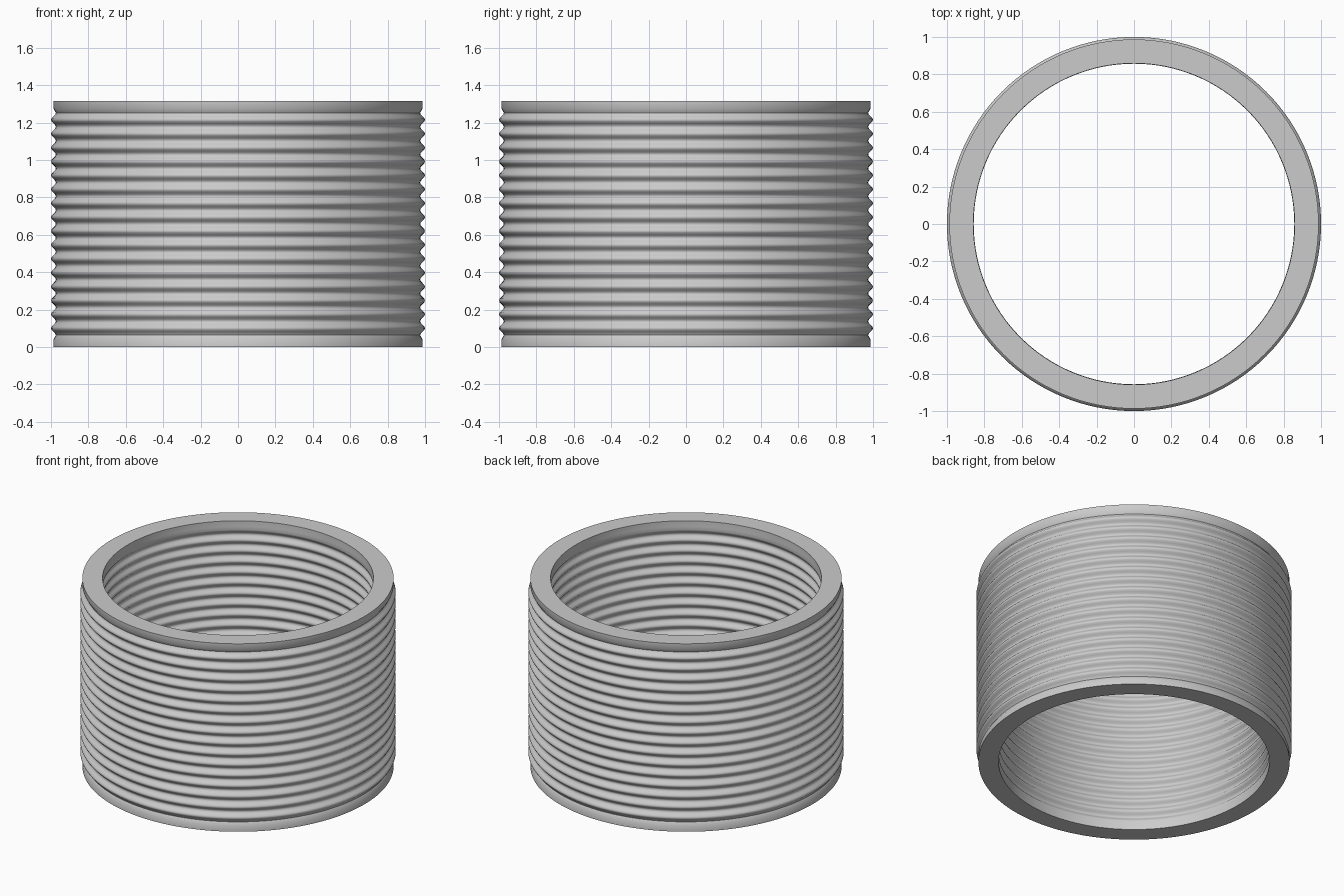
import bpy, bmesh, math

if "Cube" in bpy.data.objects:
    bpy.data.objects.remove(bpy.data.objects["Cube"])

HEIGHT = 1.315
SEGMENTS = 128
FIRST_RIB, RIBS, PITCH = 0.10, 16, 0.0743
STEPS = 8  # profile steps per rib


def rib_wall(end_radius, mean, amplitude):
    """Wavy wall profile with plain bands at both ends, bottom to top."""
    start = FIRST_RIB - PITCH / 2
    points = [(end_radius, 0.0), (end_radius, 0.04)]
    for i in range(RIBS * STEPS + 1):
        t = i / STEPS
        points.append((mean - amplitude * math.cos(2 * math.pi * t), start + PITCH * t))
    points += [(end_radius, HEIGHT - 0.04), (end_radius, HEIGHT)]
    # keep heights increasing where the end bands meet the ribs
    return [p for p in points if 0 <= p[1] <= HEIGHT]


# Closed cross-section: outer wall up, inner wall down
outer = rib_wall(0.987, 0.987, 0.013)
inner = rib_wall(0.859, 0.868, 0.011)
profile = outer + inner[::-1]

# Revolve the section into a ribbed sleeve
bm = bmesh.new()
rings = []
for s in range(SEGMENTS):
    a = 2 * math.pi * s / SEGMENTS
    rings.append([bm.verts.new((r * math.cos(a), r * math.sin(a), z)) for r, z in profile])
n = len(profile)
for s in range(SEGMENTS):
    r0, r1 = rings[s], rings[(s + 1) % SEGMENTS]
    for i in range(n):
        j = (i + 1) % n
        bm.faces.new((r0[i], r1[i], r1[j], r0[j]))
bmesh.ops.recalc_face_normals(bm, faces=bm.faces)

mesh = bpy.data.meshes.new("ribbed_sleeve")
bm.to_mesh(mesh)
bm.free()
sleeve = bpy.data.objects.new("ribbed_sleeve", mesh)
bpy.context.collection.objects.link(sleeve)
bpy.context.view_layer.objects.active = sleeve
sleeve.select_set(True)
bpy.ops.object.shade_smooth_by_angle(angle=math.radians(50))
